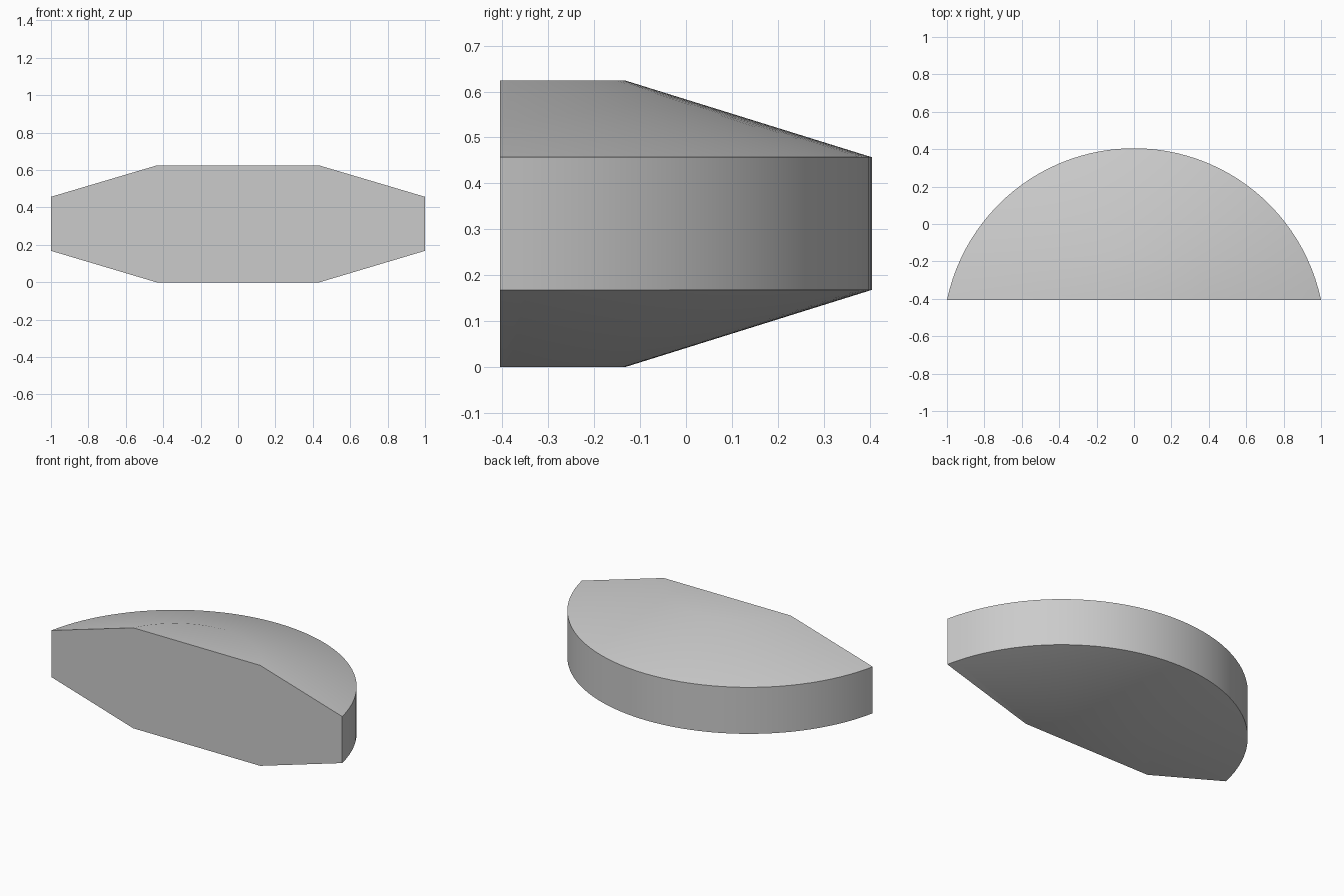
import bpy, bmesh, math

cube = bpy.data.objects.get("Cube")
if cube:
    bpy.data.objects.remove(cube)

# Plain grey material
GREY = (0.6, 0.6, 0.6, 1)
mat = bpy.data.materials.new("plain grey")
mat.use_nodes = True
mat.diffuse_color = GREY
mat.node_tree.nodes["Principled BSDF"].inputs["Base Color"].default_value = GREY

SEGMENTS = 48
FRONT_Y = -0.405
CENTRE_Y = -0.617


def arc_ring(bm, radius, z):
    """Row of vertices along an arc that ends on the front plane."""
    start = math.asin((FRONT_Y - CENTRE_Y) / radius)
    sweep = math.pi - 2 * start
    angles = [start + sweep * i / SEGMENTS for i in range(SEGMENTS + 1)]
    return [bm.verts.new((radius * math.cos(a), CENTRE_Y + radius * math.sin(a), z))
            for a in angles]


# Bevelled disc segment, lofted from bottom to top
bm = bmesh.new()
rings = [arc_ring(bm, r, z) for r, z in
         ((0.485, 0), (1.022, 0.168), (1.022, 0.457), (0.485, 0.624))]
for low, high in zip(rings, rings[1:]):
    for i in range(SEGMENTS):
        bm.faces.new((low[i], low[i + 1], high[i + 1], high[i]))

# Bottom, top and flat front caps
bm.faces.new(rings[0])
bm.faces.new(rings[-1])
bm.faces.new([r[0] for r in rings] + [r[-1] for r in reversed(rings)])
bmesh.ops.recalc_face_normals(bm, faces=bm.faces)

mesh = bpy.data.meshes.new("bevelled_half_disc")
bm.to_mesh(mesh)
bm.free()
mesh.materials.append(mat)
body = bpy.data.objects.new("bevelled_half_disc", mesh)
bpy.context.collection.objects.link(body)

# Smooth curved faces, sharp rims
bpy.ops.object.select_all(action="DESELECT")
body.select_set(True)
bpy.context.view_layer.objects.active = body
bpy.ops.object.shade_smooth_by_angle(angle=math.radians(30))
